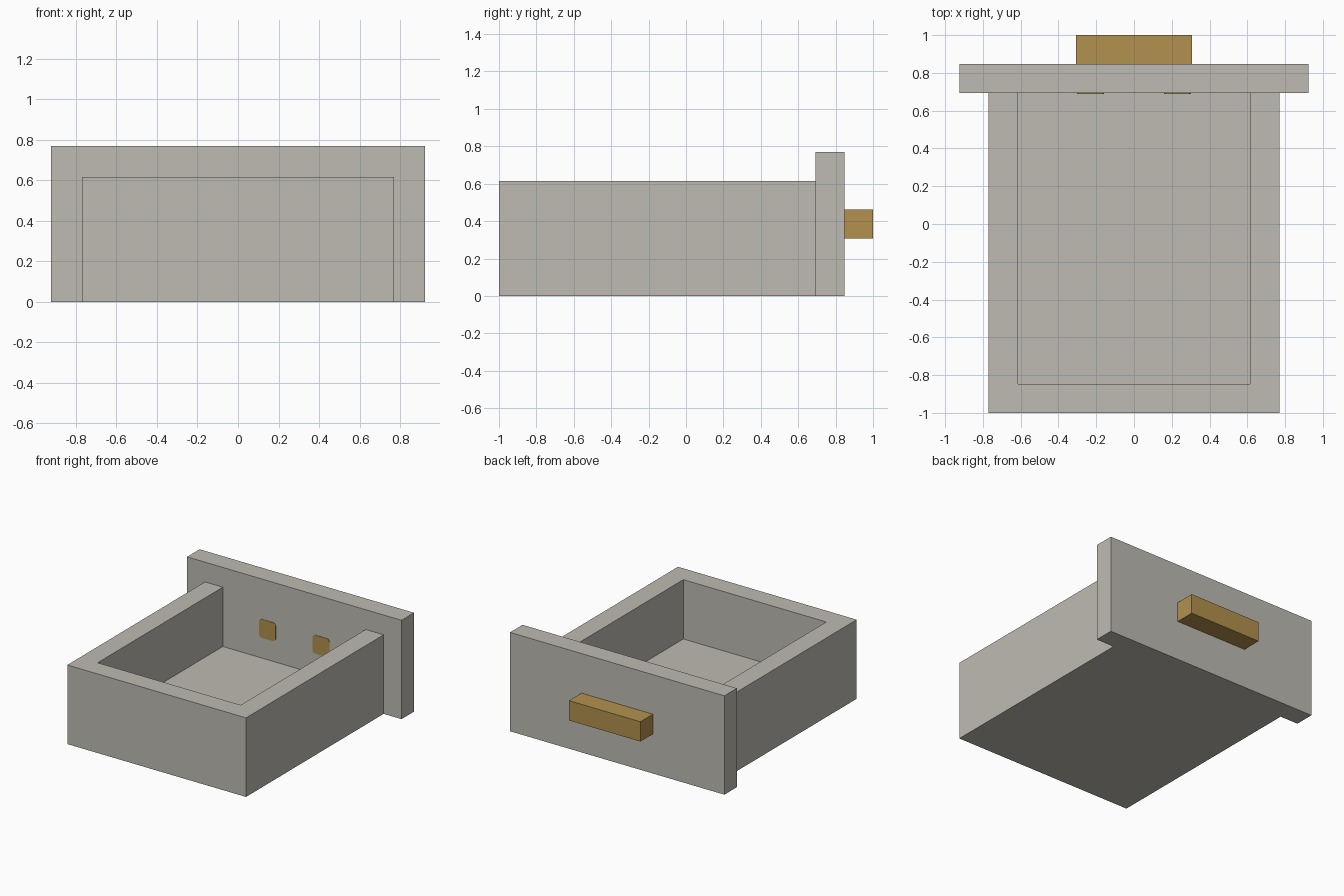
import bpy
import bmesh
from mathutils import Matrix

cube = bpy.data.objects.get("Cube")
if cube:
    bpy.data.objects.remove(cube, do_unlink=True)

U = 2 / 13  # board thickness, the module of the whole drawer


def material(name, colour):
    mat = bpy.data.materials.new(name)
    mat.use_nodes = True
    mat.diffuse_color = colour
    mat.node_tree.nodes["Principled BSDF"].inputs["Base Color"].default_value = colour
    return mat


grey = material("warm grey", (0.515, 0.497, 0.445, 1))
brass = material("brass", (0.445, 0.283, 0.076, 1))


def finish(name, bm, mat):
    bmesh.ops.recalc_face_normals(bm, faces=bm.faces)
    mesh = bpy.data.meshes.new(name)
    bm.to_mesh(mesh)
    bm.free()
    mesh.materials.append(mat)
    obj = bpy.data.objects.new(name, mesh)
    bpy.context.collection.objects.link(obj)
    return obj


def box(name, low, high, mat):
    """Box between two corners given in board thicknesses."""
    bm = bmesh.new()
    size = [(b - a) * U for a, b in zip(low, high)]
    centre = [(a + b) / 2 * U for a, b in zip(low, high)]
    bmesh.ops.create_cube(bm, size=1, matrix=Matrix.Translation(centre) @ Matrix.Diagonal((*size, 1)))
    return finish(name, bm, mat)


# Tray: U-shaped wall outline raised to full height, with a floor inside
outline = [(-5, 4.5), (-5, -6.5), (5, -6.5), (5, 4.5),
           (4, 4.5), (4, -5.5), (-4, -5.5), (-4, 4.5)]
bm = bmesh.new()
base = bm.faces.new([bm.verts.new((x * U, y * U, 0)) for x, y in outline])
raised = bmesh.ops.extrude_face_region(bm, geom=[base])["geom"]
bmesh.ops.translate(bm, vec=(0, 0, 4 * U),
                    verts=[v for v in raised if isinstance(v, bmesh.types.BMVert)])
finish("tray_walls", bm, grey)
box("tray_floor", (-4, -5.5, 0), (4, 4.5, 1), grey)

# Face panel and its pull
box("face_panel", (-6, 4.5, 0), (6, 5.5, 5), grey)
box("pull_handle", (-2, 5.5, 2), (2, 6.5, 3), brass)

# Small rounded mounting plates on the inner side of the panel
for side, x in (("right", -1.5), ("left", 1.5)):
    plate = box(side + "_mounting_plate", (x - 0.47, 4.48, 2.03), (x + 0.47, 4.5, 2.97), brass)
    bm = bmesh.new()
    bm.from_mesh(plate.data)
    corners = [e for e in bm.edges
               if abs(e.verts[0].co.y - e.verts[1].co.y) > 0.001]
    bmesh.ops.bevel(bm, geom=corners, offset=0.15 * U, segments=3, profile=0.5, affect='EDGES')
    bm.to_mesh(plate.data)
    bm.free()
